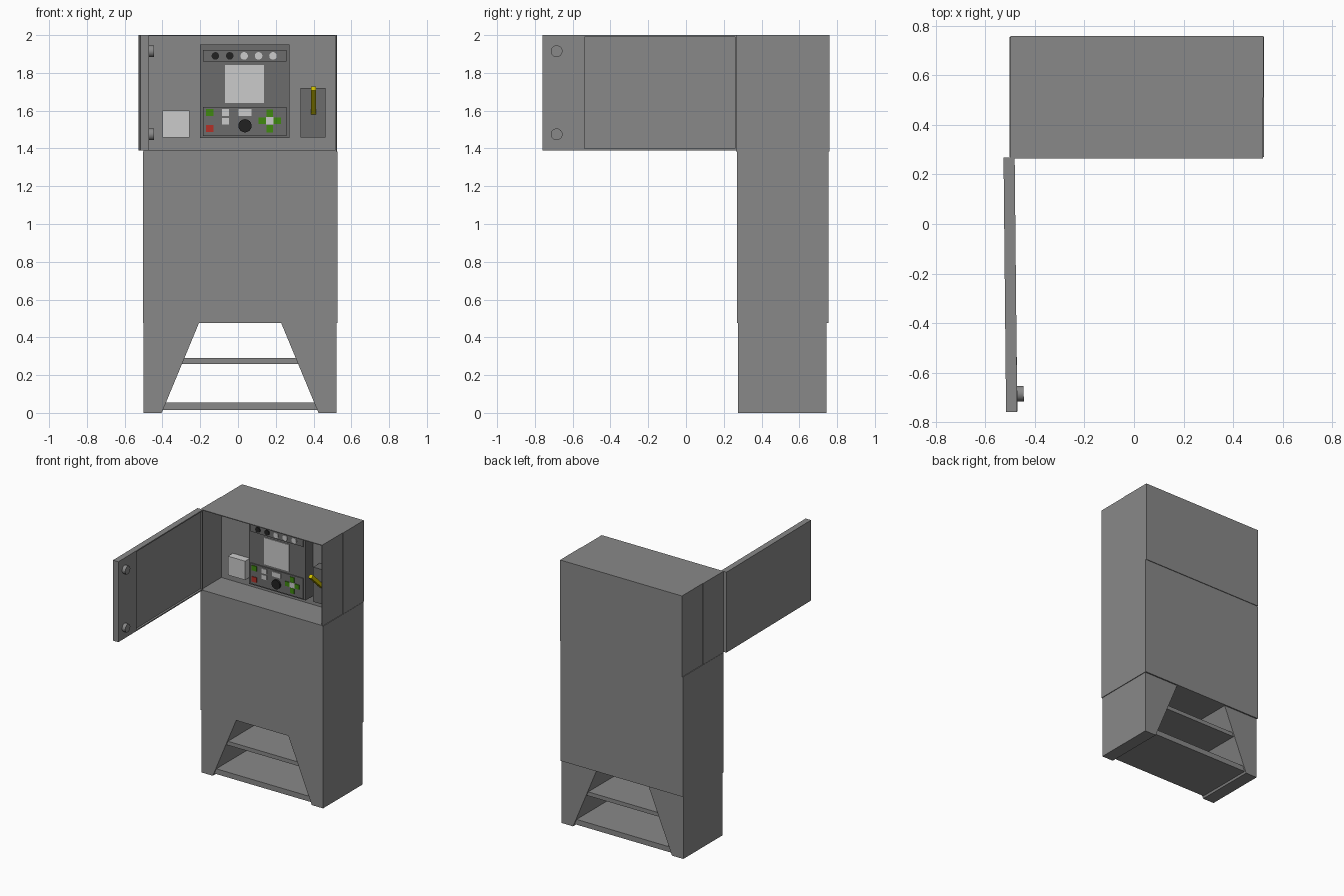
import bpy, bmesh
from mathutils import Vector

if "Cube" in bpy.data.objects:
    bpy.data.objects.remove(bpy.data.objects["Cube"])


def material(name, rgb):
    m = bpy.data.materials.new(name)
    m.diffuse_color = (*rgb, 1)
    m.use_nodes = True
    m.node_tree.nodes["Principled BSDF"].inputs["Base Color"].default_value = m.diffuse_color
    return m


BODY = material("body_grey", (0.25, 0.25, 0.25))
DARK = material("dark_grey", (0.15, 0.15, 0.15))
BLACK = material("black", (0.015, 0.015, 0.015))
LIGHT = material("light_grey", (0.58, 0.58, 0.58))
GREEN = material("green", (0.05, 0.25, 0.005))
RED = material("red", (0.45, 0.03, 0.02))
YELLOW = material("yellow", (0.65, 0.55, 0.0))


def finish(name, bm, mat=BODY):
    bmesh.ops.recalc_face_normals(bm, faces=bm.faces[:])
    me = bpy.data.meshes.new(name)
    bm.to_mesh(me)
    bm.free()
    ob = bpy.data.objects.new(name, me)
    bpy.context.collection.objects.link(ob)
    me.materials.append(mat)
    return ob


def box_bm(x, y, z):
    bm = bmesh.new()
    bmesh.ops.create_cube(bm, size=1)
    for v in bm.verts:
        v.co = Vector([(a + b) / 2 + c * (b - a) for (a, b), c in zip((x, y, z), v.co)])
    return bm


def box(name, x, y, z, mat=BODY):
    return finish(name, box_bm(x, y, z), mat)


def prism(name, pts, offset, mat=BODY):
    """Extrude a polygon of 3D points along an offset vector."""
    bm = bmesh.new()
    a = [bm.verts.new(p) for p in pts]
    b = [bm.verts.new(Vector(p) + Vector(offset)) for p in pts]
    bm.faces.new(a)
    bm.faces.new(b[::-1])
    for i in range(len(a)):
        bm.faces.new((a[i - 1], a[i], b[i], b[i - 1]))
    return finish(name, bm, mat)


def cylinder(name, start, axis, r, length, mat=BODY):
    axis = Vector(axis)
    bm = bmesh.new()
    bmesh.ops.create_cone(bm, cap_ends=True, segments=24, radius1=r, radius2=r, depth=length)
    rot = axis.to_track_quat('Z', 'Y').to_matrix()
    for v in bm.verts:
        v.co = Vector(start) + rot @ (v.co + Vector((0, 0, length / 2)))
    for f in bm.faces:
        f.smooth = len(f.verts) == 4
    for e in bm.edges:  # sharp rims, smooth sides
        e.smooth = all(len(f.verts) == 4 for f in e.link_faces)
    return finish(name, bm, mat)


def recess(bm, face, rim, depth):
    """Inset a face and sink the middle inward."""
    n = face.normal.copy()
    bmesh.ops.inset_region(bm, faces=[face], thickness=rim)
    sunk = bmesh.ops.extrude_discrete_faces(bm, faces=[face])["faces"][0]
    bmesh.ops.translate(bm, vec=-n * depth, verts=sunk.verts[:])


CX = 0.011  # cabinet centre line

# Base: two tapered legs with shelves between them
for side, s in (("left", -1), ("right", 1)):
    prof = [(0.51, 0), (0.415, 0), (0.218, 0.475), (0.51, 0.475)]
    prism(side + "_leg", [(CX + s * a, 0.275, z) for a, z in prof], (0, 0.47, 0))
for name, z0, z1 in (("lower_shelf", 0.015, 0.055), ("upper_shelf", 0.26, 0.29)):
    w0, w1 = [0.415 - 0.197 * z / 0.475 for z in (z0, z1)]
    prism(name, [(CX - w0, 0.285, z0), (CX + w0, 0.285, z0), (CX + w1, 0.285, z1), (CX - w1, 0.285, z1)],
          (0, 0.45, 0))

# Main body
box("lower_cabinet", (-0.503, 0.526), (0.27, 0.755), (0.475, 1.385))

# Upper cabinet: solid rear with an open front bay
box("upper_cabinet_rear", (-0.498, 0.524), (0.51, 0.76), (1.385, 2.0))
bm = box_bm((-0.501, 0.521), (0.265, 0.511), (1.385, 2.0))
bm.normal_update()
recess(bm, min(bm.faces, key=lambda f: f.calc_center_median().y), 0.008, 0.243)
finish("upper_cabinet_bay", bm)

# Open door: recessed inner panel, lock plate and knobs
bm = box_bm((-0.527, -0.482), (-0.76, 0.268), (1.39, 2.0))
bmesh.ops.bisect_plane(bm, geom=bm.verts[:] + bm.edges[:] + bm.faces[:], plane_co=(0, -0.547, 0), plane_no=(0, 1, 0))
bm.normal_update()
recess(bm, max((f for f in bm.faces if f.normal.x > 0.9), key=lambda f: f.calc_center_median().y), 0.013, 0.015)
door_parts = [finish("door", bm)]
door_parts.append(prism("lock_plate", [(-0.483, -0.758, 1.4), (-0.483, -0.537, 1.415), (-0.483, -0.537, 1.975),
                                       (-0.483, -0.758, 1.99)], (0.002, 0, 0)))
for name, z in (("lower_knob", 1.475), ("upper_knob", 1.915)):
    door_parts.append(cylinder(name, (-0.483, -0.685, z), (1, 0, 0), 0.031, 0.028))
for ob in door_parts:  # door swung very slightly past square
    for v in ob.data.vertices:
        v.co.x += (0.268 - v.co.y) * 0.01

# Control panel
F = 0.42
box("control_panel", (-0.2, 0.272), (F, 0.51), (1.455, 1.95), DARK)
box("indicator_strip", (-0.185, 0.257), (F - 0.008, F), (1.86, 1.922), DARK)
box("screen", (-0.07, 0.137), (F - 0.006, F), (1.64, 1.843), LIGHT)
box("keypad", (-0.185, 0.257), (F - 0.008, F), (1.465, 1.62), DARK)
for i in range(5):
    cylinder(f"indicator_{i + 1}", (-0.12 + 0.0763 * i, F - 0.007, 1.89), (0, -1, 0), 0.02, 0.008,
             BLACK if i < 2 else LIGHT)

# Keypad buttons
for name, x, z, w, h, mat in (
        ("start_button", -0.15, 1.59, 0.04, 0.038, GREEN),
        ("stop_button", -0.15, 1.505, 0.04, 0.038, RED),
        ("upper_key", -0.066, 1.59, 0.038, 0.036, LIGHT),
        ("lower_key", -0.066, 1.545, 0.038, 0.034, LIGHT),
        ("wide_key", 0.037, 1.59, 0.07, 0.036, LIGHT),
        ("pad_centre", 0.168, 1.546, 0.04, 0.04, LIGHT),
        ("pad_left", 0.128, 1.546, 0.038, 0.034, GREEN),
        ("pad_right", 0.208, 1.546, 0.038, 0.034, GREEN),
        ("pad_up", 0.168, 1.587, 0.036, 0.04, GREEN),
        ("pad_down", 0.168, 1.505, 0.036, 0.04, GREEN)):
    box(name, (x - w / 2, x + w / 2), (F - 0.014, F - 0.007), (z - h / 2, z + h / 2), mat)
cylinder("dial", (0.037, F - 0.007, 1.52), (0, -1, 0), 0.035, 0.015, BLACK)

# Side boxes in the bay
box("socket_box", (-0.4, -0.256), (0.45, 0.51), (1.457, 1.6), LIGHT)
box("switch_box", (0.33, 0.462), (0.43, 0.51), (1.457, 1.72), DARK)

# Lever leaning out of the switch box
prism("switch_lever", [(0.386, 0.44, 1.57), (0.386, 0.44, 1.605), (0.386, 0.31, 1.727), (0.386, 0.29, 1.708)],
      (0.028, 0, 0), YELLOW)
